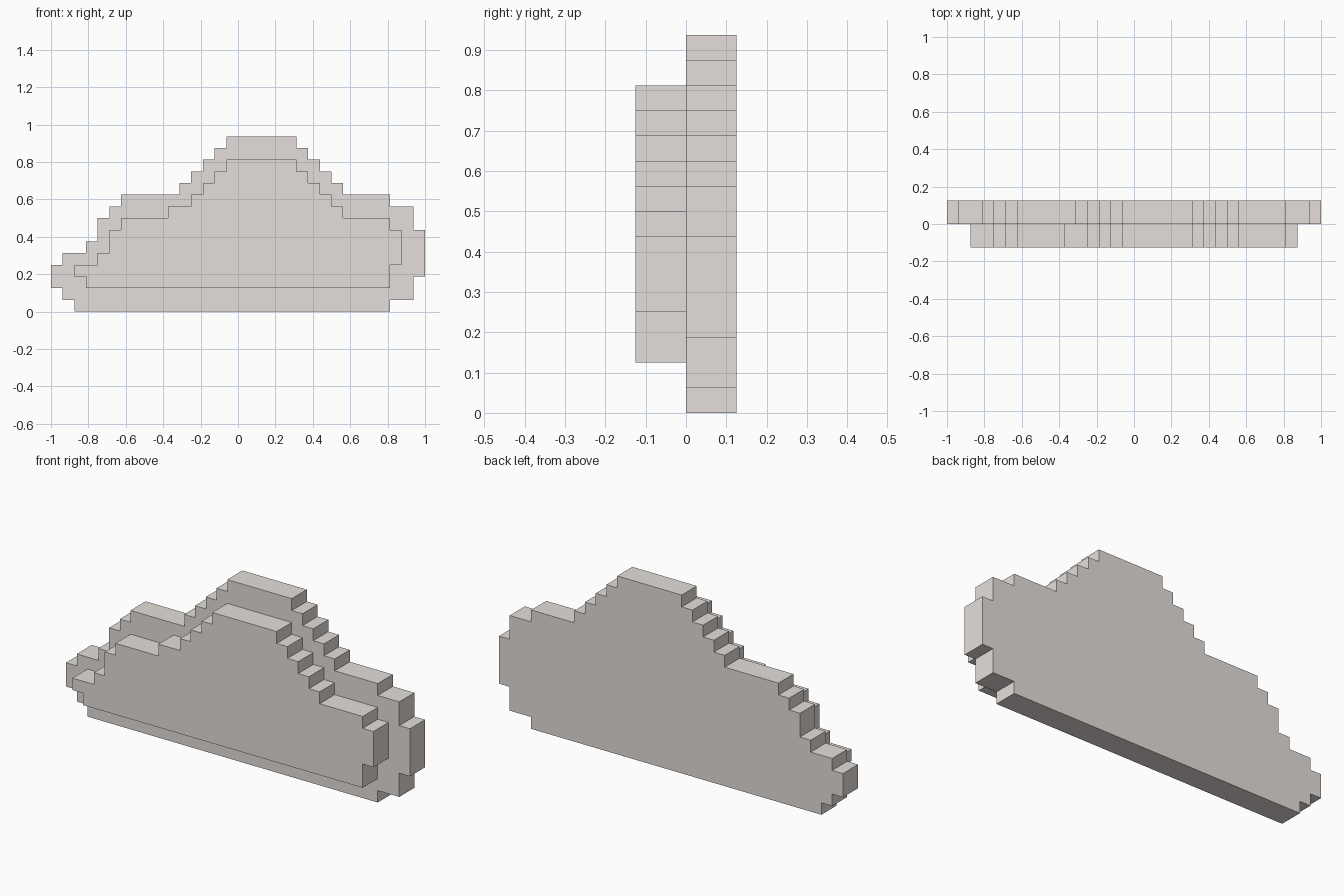
import bpy, bmesh

if "Cube" in bpy.data.objects:
    bpy.data.objects.remove(bpy.data.objects["Cube"])

U = 1 / 16  # step size of the blocky outline

mat = bpy.data.materials.new("warm light grey")
mat.diffuse_color = (0.78, 0.738, 0.705, 1)
mat.use_nodes = True
mat.node_tree.nodes["Principled BSDF"].inputs["Base Color"].default_value = mat.diffuse_color


def stepped_slab(name, spans, z0, y0, y1):
    """Extrude a stepped outline given as (left, right) per row, bottom to top."""
    right, left = [], []
    for i, (l, r) in enumerate(spans):
        for z in (z0 + i, z0 + i + 1):
            for side, x in ((right, r), (left, l)):
                # drop the middle point of straight vertical runs
                if len(side) > 1 and side[-1][0] == side[-2][0] == x:
                    side.pop()
                if not side or side[-1] != (x, z):
                    side.append((x, z))
    outline = right + left[::-1]
    bm = bmesh.new()
    face = bm.faces.new([bm.verts.new((x * U, y0, z * U)) for x, z in outline])
    ext = bmesh.ops.extrude_face_region(bm, geom=[face], use_keep_orig=True)
    verts = [g for g in ext["geom"] if isinstance(g, bmesh.types.BMVert)]
    bmesh.ops.translate(bm, verts=verts, vec=(0, y1 - y0, 0))
    bmesh.ops.recalc_face_normals(bm, faces=bm.faces)
    mesh = bpy.data.meshes.new(name)
    bm.to_mesh(mesh)
    bm.free()
    mesh.materials.append(mat)
    obj = bpy.data.objects.new(name, mesh)
    bpy.context.collection.objects.link(obj)
    return obj


# Large back layer of the cloud
stepped_slab("cloud_back_layer", [
    (-14, 13), (-15, 15), (-16, 15), (-16, 16), (-15, 16),
    (-13, 16), (-12, 16), (-12, 15), (-11, 15), (-10, 13),
    (-5, 9), (-4, 8), (-3, 7), (-2, 6), (-1, 5)], 0, 0, 2 * U)

# Smaller front layer
stepped_slab("cloud_front_layer", [
    (-13, 13), (-14, 13), (-12, 14), (-11, 14), (-11, 14),
    (-10, 13), (-6, 9), (-4, 8), (-3, 7), (-2, 6), (-1, 5)], 2, -2 * U, 0)
